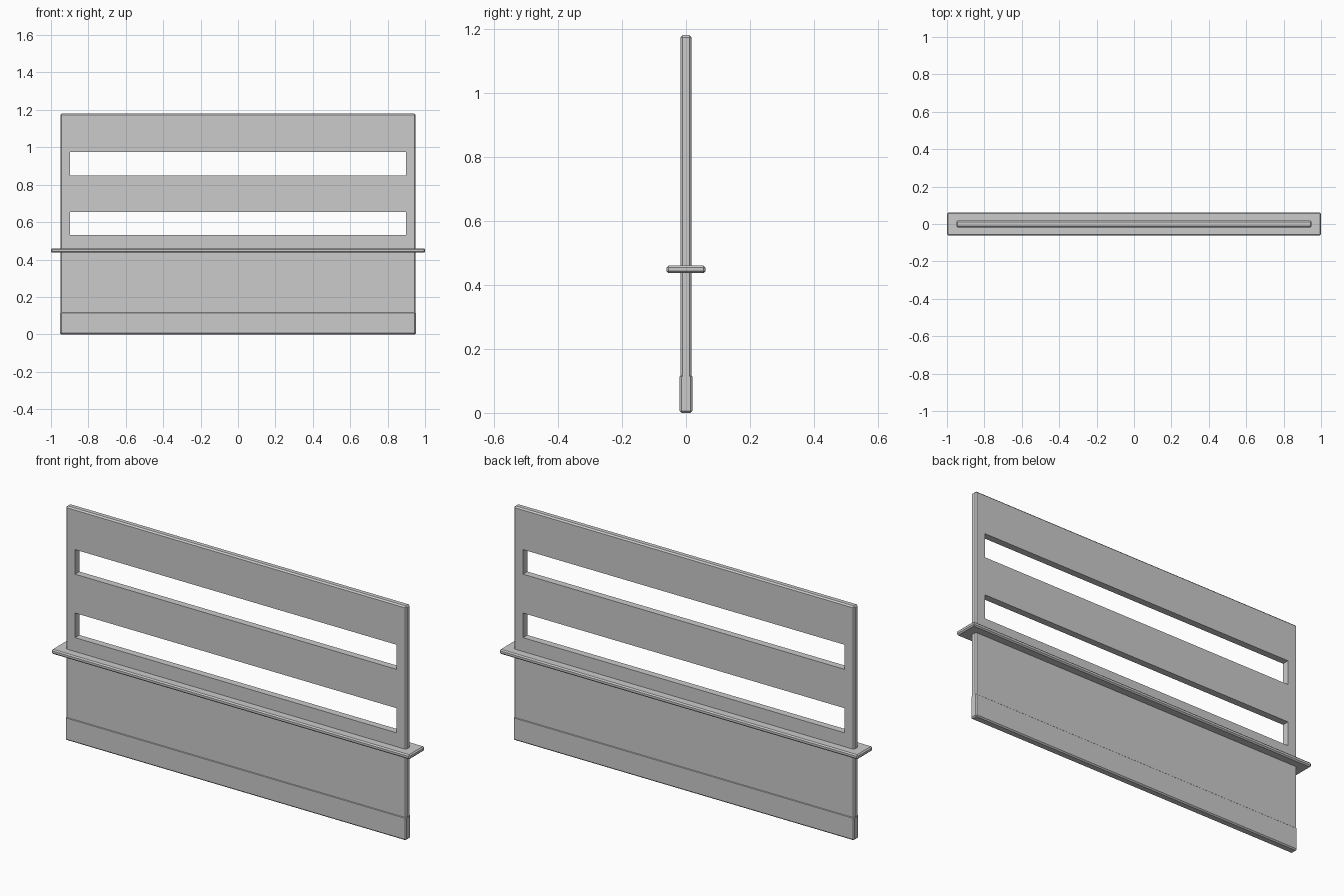
import bpy

if "Cube" in bpy.data.objects:
    bpy.data.objects.remove(bpy.data.objects["Cube"], do_unlink=True)

grey = bpy.data.materials.new("light grey")
grey.use_nodes = True
grey.diffuse_color = (0.6, 0.6, 0.6, 1)
grey.node_tree.nodes["Principled BSDF"].inputs["Base Color"].default_value = (0.6, 0.6, 0.6, 1)


def box(name, half_x, half_y, z0, z1, chamfer=0):
    """Box centred on x and y, with optional flat chamfers on every edge."""
    bpy.ops.mesh.primitive_cube_add(size=2, location=(0, 0, (z0 + z1) / 2))
    ob = bpy.context.object
    ob.name = name
    ob.scale = (half_x, half_y, (z1 - z0) / 2)
    bpy.ops.object.transform_apply(location=False, rotation=False, scale=True)
    ob.data.materials.append(grey)
    if chamfer:
        bevel = ob.modifiers.new("chamfer", "BEVEL")
        bevel.width = chamfer
        bevel.segments = 1
    return ob


# Upright panel with two long slots
panel = box("panel", 0.95, 0.0175, 0.005, 1.18, 0.007)
for i, z in enumerate((0.53, 0.85)):
    cutter = box(f"slot_cutter_{i + 1}", 0.897, 0.1, z, z + 0.124)
    cutter.hide_render = True
    cutter.hide_set(True)
    cutter.display_type = "WIRE"
    cut = panel.modifiers.new(f"slot_{i + 1}", "BOOLEAN")
    cut.operation = "DIFFERENCE"
    cut.solver = "EXACT"
    cut.object = cutter

# Horizontal ledge around the panel
box("ledge", 1.0, 0.061, 0.437, 0.46, 0.006)

# Slightly thicker strip along the bottom
box("bottom_strip", 0.951, 0.02, 0, 0.119, 0.006)
